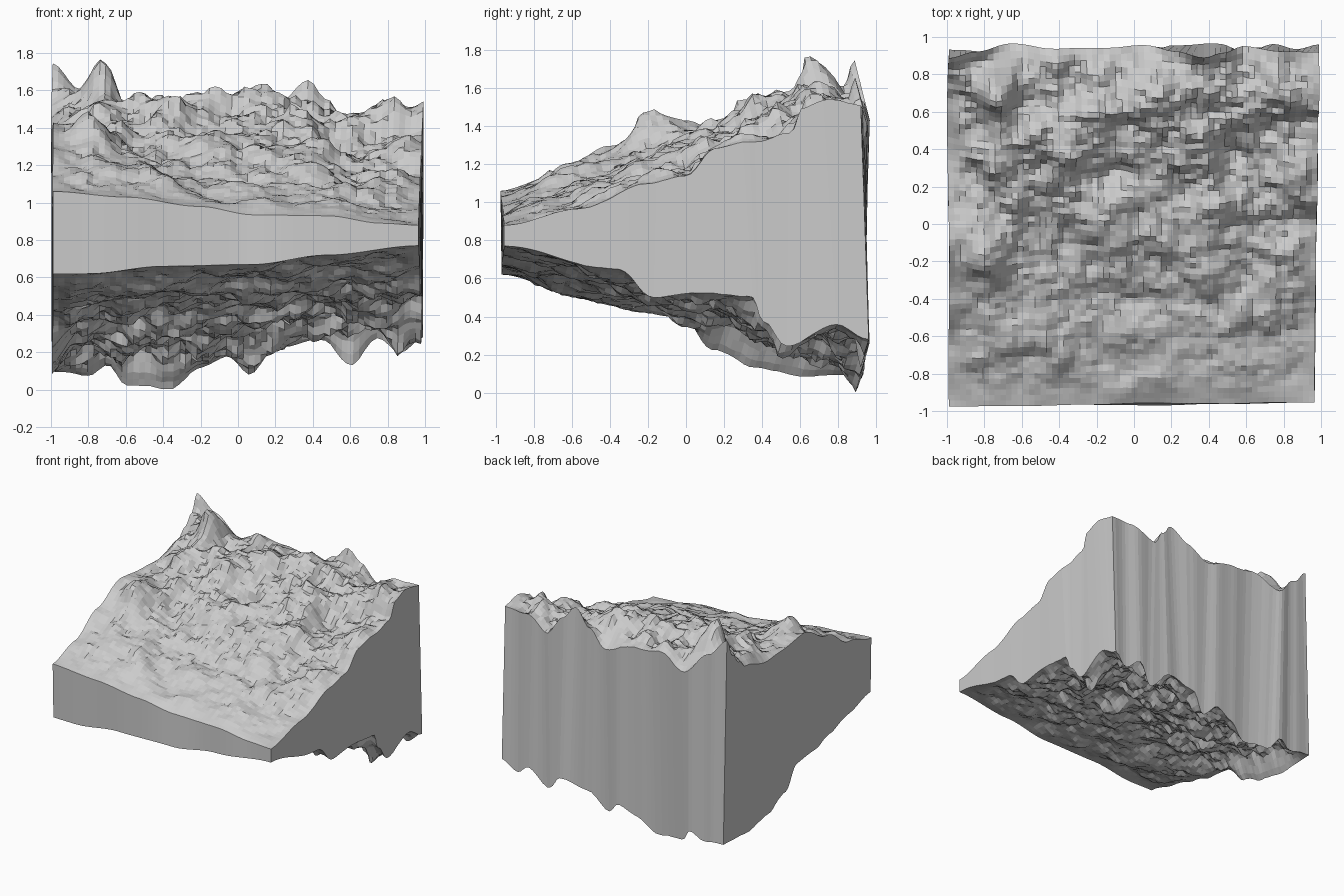
import bpy, bmesh
from math import exp
from mathutils import noise, Vector

if "Cube" in bpy.data.objects:
    bpy.data.objects.remove(bpy.data.objects["Cube"])

N = 64  # cells per side

# Edge heights as (position, z): left and right run along y, front and back along x
TOP = dict(
    left=[(-1, 1.06), (-.7, 1.14), (-.38, 1.30), (-.06, 1.43), (.1, 1.41), (.26, 1.40), (.43, 1.38),
          (.7, 1.45), (.8, 1.52), (.9, 1.6), (1, 1.75)],
    right=[(-1, .88), (-.6, .97), (-.2, 1.1), (0, 1.14), (.2, 1.28), (.4, 1.31), (.6, 1.37),
           (.7, 1.5), (.85, 1.55), (1, 1.52)],
    front=[(-1, 1.06), (-.6, 1.03), (-.2, .98), (.1, .935), (.5, .93), (.8, .89), (1, .88)],
    back=[(-1, 1.75), (-.85, 1.62), (-.64, 1.43), (-.45, 1.51), (-.2, 1.50), (.08, 1.42), (.22, 1.54),
          (.38, 1.67), (.48, 1.56), (.6, 1.40), (.8, 1.51), (1, 1.52)])
BOTTOM = dict(
    left=[(-1, .62), (-.7, .55), (-.45, .48), (-.25, .42), (-.02, .40), (.2, .22), (.43, .13),
          (.7, .08), (.85, .09), (1, .09)],
    right=[(-1, .77), (-.4, .65), (-.15, .5), (.1, .53), (.33, .5), (.44, .37), (.6, .25),
           (.8, .37), (1, .28)],
    front=[(-1, .62), (-.8, .62), (-.4, .66), (.1, .67), (.5, .72), (1, .77)],
    back=[(-1, .09), (-.8, .07), (-.7, .13), (-.6, .03), (-.36, .01), (-.2, .12), (-.05, .18), (.07, .08),
          (.2, .23), (.45, .26), (.62, .12), (.75, .27), (.88, .18), (1, .28)])
# Large crags: x, y, height, radius
TOP_CRAGS = [(-.74, .78, .25, .13), (.15, .78, .07, .12), (.82, .78, .12, .12), (.58, .7, .05, .12),
             (-.8, -.08, .07, .15)]
BOTTOM_CRAGS = [(-.75, .72, -.04, .12), (-.5, .5, -.05, .13)]


def along(profile, t):
    """Smoothly interpolated height on an edge profile."""
    for (a, za), (b, zb) in zip(profile, profile[1:]):
        if t <= b:
            s = (t - a) / (b - a)
            return za + (zb - za) * s * s * (3 - 2 * s)
    return profile[-1][1]


def rough(x, y, seed):
    """Craggy noise, a little stretched along x."""
    total, amp, f = 0, 1, 1.0
    for _ in range(5):
        total += amp * noise.noise(Vector((x * 3.0 * f + .4 * y, y * 3.0 * f - .5 * x, seed + f)))
        amp, f = amp * .56, f * 2.0
    return total


def fade(d):
    return max(0, 1 - d / .36) ** 2


def sheet(bm, edges, sign, seed, crags):
    """Rough tilted sheet: base plane pushed along its normal, pinned to the edge profiles."""
    fl, fr = edges['front'][0][1], edges['front'][-1][1]
    bl, br = edges['back'][0][1], edges['back'][-1][1]
    rows = []
    for j in range(N + 1):
        v = 2 * j / N - 1
        row = []
        for i in range(N + 1):
            u = 2 * i / N - 1
            s, t = (u + 1) / 2, (v + 1) / 2
            front, back = fl + (fr - fl) * s, bl + (br - bl) * s
            left, right = fl + (bl - fl) * t, fr + (br - fr) * t
            base = front + (back - front) * t
            d = ((along(edges['left'], v) - left) * fade(1 + u)
                 + (along(edges['right'], v) - right) * fade(1 - u)
                 + (along(edges['front'], u) - front) * fade(1 + v)
                 + (along(edges['back'], u) - back) * fade(1 - v))
            window = (1 - fade(1 + u)) * (1 - fade(1 - u)) * (1 - fade(1 - v))
            near = min(1, (1 - abs(u)) * 9) * min(1, (1 - v) * 9) * min(1, (1 + v) * 6)
            near = max(near, .12 * min(1, (1 + v) * 3))  # fine raggedness right up to the rim
            d += near * (.04 + .125 * t) * rough(u, v, seed) - sign * .045 * t * window
            for cx, cy, h, r in crags:
                d += near * h * exp(-((u - cx) ** 2 + (v - cy) ** 2) / (r * r))
            # displaced points lean along the sheet's normal
            x = -.99 + s * (1.955 + .025 * t) + .05 * d
            if sign > 0:
                y = -.975 + .02 * s + t * (1.86 + .01 * s) - .27 * d
            else:
                y = -.965 + .01 * s + t * (1.895 + .02 * s) + .33 * d
            row.append(bm.verts.new((x, y, max(.003, base + d))))
        rows.append(row)
    for j in range(N):
        for i in range(N):
            f = [rows[j][i], rows[j][i + 1], rows[j + 1][i + 1], rows[j + 1][i]]
            bm.faces.new(f if sign > 0 else f[::-1])
    return rows


def rim(rows):
    return (rows[0][:-1] + [r[-1] for r in rows[:-1]]
            + rows[-1][:0:-1] + [r[0] for r in rows[:0:-1]])


bm = bmesh.new()
# Craggy top and underside
upper = rim(sheet(bm, TOP, 1, 3.7, TOP_CRAGS))
lower = rim(sheet(bm, BOTTOM, -1, 11.2, BOTTOM_CRAGS))
# Straight cut walls joining the two rims
for k in range(len(upper)):
    n = (k + 1) % len(upper)
    bm.faces.new((lower[k], lower[n], upper[n], upper[k]))
bmesh.ops.recalc_face_normals(bm, faces=bm.faces)

mesh = bpy.data.meshes.new("rock_wedge")
bm.to_mesh(mesh)
bm.free()
bpy.context.collection.objects.link(bpy.data.objects.new("rock_wedge", mesh))
